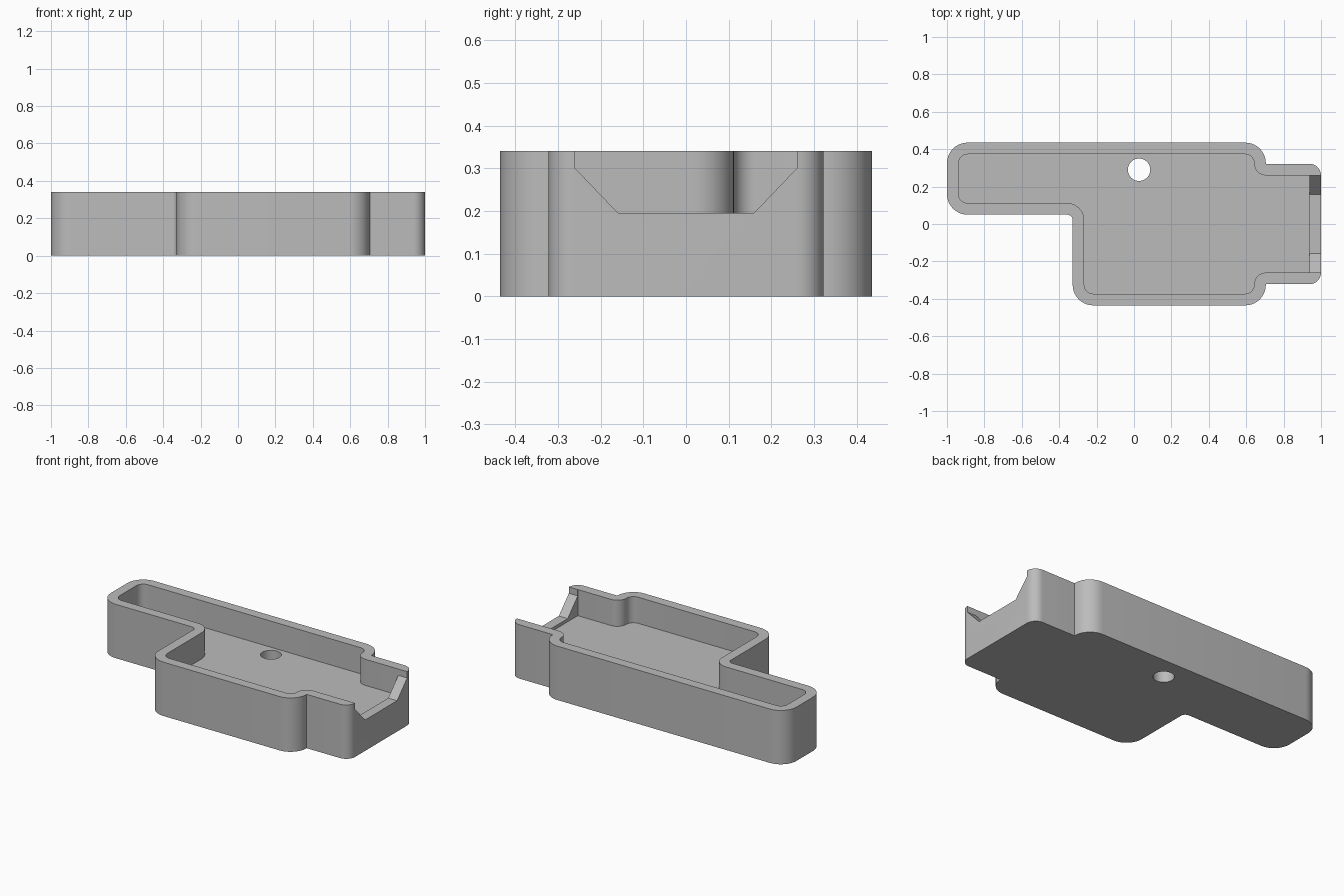
import bpy, bmesh, math
from mathutils import Vector

cube = bpy.data.objects.get("Cube")
if cube:
    bpy.data.objects.remove(cube, do_unlink=True)

HEIGHT, FLOOR, WALL = 0.34, 0.175, 0.062

grey = bpy.data.materials.new("plain grey")
grey.use_nodes = True
colour = (0.5, 0.5, 0.5, 1)
grey.diffuse_color = colour
bsdf = next(n for n in grey.node_tree.nodes if n.type == "BSDF_PRINCIPLED")
bsdf.inputs["Base Color"].default_value = colour

# Plan of the tray, counter-clockwise: x, y, corner radius
PLAN = [(-1, 0.05, 0.11), (-0.328, 0.05, 0.03), (-0.328, -0.435, 0.11),
        (0.705, -0.435, 0.11), (0.705, -0.322, 0), (1, -0.322, 0.062),
        (1, 0.322, 0.062), (0.705, 0.322, 0), (0.705, 0.435, 0.11),
        (-1, 0.435, 0.11)]


def rounded_outline(inset, steps=10):
    """Offset the plan inward and round its corners."""
    points = []
    for i, (x, y, radius) in enumerate(PLAN):
        p = Vector((x, y))
        u = (p - Vector(PLAN[i - 1][:2])).normalized()
        v = (Vector(PLAN[(i + 1) % len(PLAN)][:2]) - p).normalized()
        p += inset * Vector((-u.y - v.y, u.x + v.x))
        r = radius - inset if u.cross(v) > 0 else radius + inset
        if r < 0.001:
            points.append(p)
            continue
        centre = p + r * (v - u)
        for k in range(steps + 1):
            a = math.pi / 2 * k / steps
            points.append(centre - r * (v * math.cos(a) - u * math.sin(a)))
    return points


def prism(name, base, along):
    """Extrude a closed 3D outline along a vector."""
    bm = bmesh.new()
    face = bm.faces.new([bm.verts.new(p) for p in base])
    extruded = bmesh.ops.extrude_face_region(bm, geom=[face])["geom"]
    verts = [g for g in extruded if isinstance(g, bmesh.types.BMVert)]
    bmesh.ops.translate(bm, vec=along, verts=verts)
    bmesh.ops.recalc_face_normals(bm, faces=bm.faces)
    mesh = bpy.data.meshes.new(name)
    bm.to_mesh(mesh)
    bm.free()
    mesh.materials.append(grey)
    obj = bpy.data.objects.new(name, mesh)
    bpy.context.collection.objects.link(obj)
    return obj


# Solid body
tray = prism("tray", [(p.x, p.y, 0) for p in rounded_outline(0)], (0, 0, HEIGHT))

# Cavity, sloped end notch and round floor hole
cavity = prism("cavity_cutter", [(p.x, p.y, FLOOR) for p in rounded_outline(WALL)], (0, 0, 0.4))
half_notch = [(0.159, 0.195), (0.2595, 0.3), (0.2595, 0.5)]
notch_profile = half_notch + [(-y, z) for y, z in reversed(half_notch)]
notch = prism("notch_cutter", [(0.9, y, z) for y, z in notch_profile], (0.2, 0, 0))
turns = [2 * math.pi * k / 40 for k in range(40)]
hole = prism("hole_cutter",
             [(0.027 + 0.06 * math.cos(a), 0.29 + 0.06 * math.sin(a), -0.1) for a in turns],
             (0, 0, 0.5))

bpy.ops.object.select_all(action="DESELECT")
tray.select_set(True)
bpy.context.view_layer.objects.active = tray
for cutter in (cavity, notch, hole):
    cutter.hide_render = True
    cut = tray.modifiers.new(cutter.name, "BOOLEAN")
    cut.operation, cut.solver, cut.object = "DIFFERENCE", "EXACT", cutter
    bpy.ops.object.modifier_apply(modifier=cut.name)
    bpy.data.objects.remove(cutter, do_unlink=True)

bpy.ops.object.shade_smooth_by_angle(angle=math.radians(30))
